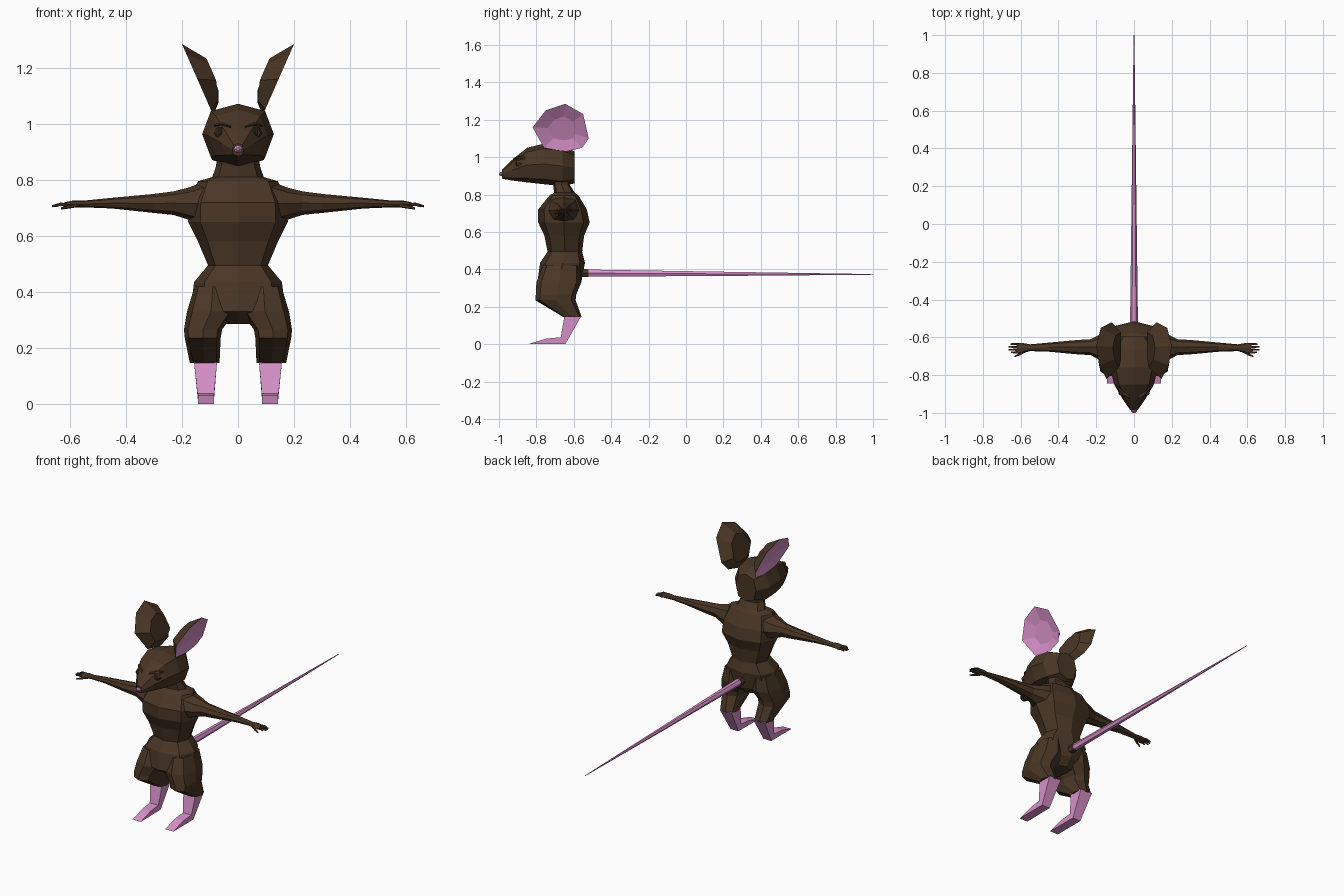
import bpy, bmesh, math
from mathutils import Vector


def material(name, rgb):
    m = bpy.data.materials.new(name)
    m.diffuse_color = (*rgb, 1)
    return m


BROWN = material("brown fur", (0.068, 0.037, 0.019))
PINK = material("pink skin", (0.70, 0.29, 0.60))
DARK = material("dark eye", (0.025, 0.014, 0.008))


def finish(name, bm, mats, mirror=False):
    bmesh.ops.recalc_face_normals(bm, faces=bm.faces)
    me = bpy.data.meshes.new(name)
    bm.to_mesh(me)
    bm.free()
    for m in mats:
        me.materials.append(m)
    ob = bpy.data.objects.new(name, me)
    bpy.context.collection.objects.link(ob)
    if mirror:
        ob.modifiers.new("mirror", 'MIRROR')
    return ob


def bridge(bm, a, b):
    n = len(a)
    return [bm.faces.new((a[i], a[(i + 1) % n], b[(i + 1) % n], b[i])) for i in range(n)]


def loft(name, axis, rings, mat, n=8, power=0.8, mirror=False):
    """Rings are (position on axis, centre u, centre v, radius u, radius v)."""
    bm = bmesh.new()
    loops = []
    for t, u, v, ru, rv in rings:
        loop = []
        for i in range(n):
            c, s = math.cos(2 * math.pi * i / n), math.sin(2 * math.pi * i / n)
            a = u + ru * math.copysign(abs(c) ** power, c)
            b = v + rv * math.copysign(abs(s) ** power, s)
            loop.append(bm.verts.new({'x': (t, a, b), 'y': (a, t, b), 'z': (a, b, t)}[axis]))
        loops.append(loop)
    for a, b in zip(loops, loops[1:]):
        bridge(bm, a, b)
    bm.faces.new(loops[0])
    bm.faces.new(loops[-1])
    return finish(name, bm, [mat], mirror)


def span(t, half_width, lo, hi):
    """Ring centred on x = 0 with the given extent on the other axis."""
    return (t, 0, (lo + hi) / 2, half_width, (hi - lo) / 2)


# Torso: z, half width, front y, back y
loft("torso", 'z', [span(*r) for r in (
    (0.92, 0.075, -0.73, -0.61), (0.85, 0.078, -0.71, -0.62), (0.81, 0.092, -0.705, -0.595),
    (0.795, 0.143, -0.73, -0.575), (0.72, 0.175, -0.79, -0.53), (0.65, 0.178, -0.79, -0.515),
    (0.58, 0.143, -0.757, -0.545), (0.495, 0.107, -0.74, -0.555), (0.435, 0.157, -0.78, -0.54),
    (0.33, 0.170, -0.795, -0.56), (0.285, 0.05, -0.73, -0.60))], BROWN)

# Head and snout: y, half width, bottom z, top z
loft("head", 'y', [span(*r) for r in (
    (-0.595, 0.07, 0.86, 1.03), (-0.66, 0.122, 0.845, 1.06), (-0.76, 0.128, 0.855, 1.072),
    (-0.85, 0.105, 0.865, 1.05), (-0.93, 0.058, 0.875, 0.985),
    (-0.985, 0.02, 0.885, 0.93))], BROWN)
loft("nose", 'y', [(-0.975, 0, 0.91, 0.012, 0.012), (-0.99, 0, 0.91, 0.016, 0.014),
                   (-1.0, 0, 0.91, 0.006, 0.005)], PINK, n=6, power=1)

# Eyes, lids and brows
bm = bmesh.new()
bmesh.ops.create_uvsphere(bm, u_segments=8, v_segments=6, radius=0.016)
bmesh.ops.translate(bm, verts=bm.verts, vec=(0.06, -0.897, 0.968))
finish("eyes", bm, [DARK], True)
loft("eye_lids", 'y', [(-0.88, 0.06, 0.968, 0.026, 0.024), (-0.905, 0.059, 0.968, 0.02, 0.018)],
     BROWN, power=1, mirror=True)
loft("brows", 'x', [(0.025, -0.915, 0.99, 0.012, 0.005), (0.055, -0.897, 1.0, 0.014, 0.006),
                    (0.085, -0.865, 0.995, 0.01, 0.005)], BROWN, n=6, power=1, mirror=True)

# Ears: leaf-shaped bowls, brown inside and pink outside
RIM = [(-0.82, 1.16), (-0.75, 1.25), (-0.645, 1.285), (-0.55, 1.23),
       (-0.52, 1.10), (-0.555, 1.05), (-0.64, 1.03), (-0.76, 1.05)]
bm = bmesh.new()


def ear_ring(scale, depth):
    ring = []
    for y, z in RIM:
        y, z = -0.66 + (y + 0.66) * scale, 1.15 + (z - 1.15) * scale
        x = 0.09 + 0.44 * (z - 1.035)
        ring.append(bm.verts.new((max(0.07, x - depth), y, z)))
    return ring


edge, bulge, hollow = ear_ring(1, 0), ear_ring(0.62, 0.065), ear_ring(0.5, 0.022)
bridge(bm, edge, bulge)
bm.faces.new(bulge)
pink_faces = bridge(bm, edge, hollow) + [bm.faces.new(hollow)]
for f in pink_faces:
    f.material_index = 1
finish("ears", bm, [BROWN, PINK], True)

# Arms: x, y, z, radius y, radius z
loft("arms", 'x', [
    (0.12, -0.655, 0.715, 0.09, 0.08), (0.175, -0.653, 0.715, 0.07, 0.058),
    (0.23, -0.652, 0.717, 0.042, 0.042), (0.30, -0.652, 0.716, 0.038, 0.034),
    (0.45, -0.652, 0.717, 0.024, 0.019), (0.55, -0.655, 0.714, 0.018, 0.012),
    (0.59, -0.657, 0.714, 0.027, 0.012), (0.62, -0.658, 0.711, 0.028, 0.009)],
    BROWN, power=1, mirror=True)

# Fingers and thumbs
for i, (y, tip) in enumerate(((-0.636, 0.655), (-0.651, 0.664), (-0.666, 0.664), (-0.68, 0.65))):
    loft(f"finger_{i + 1}", 'x', [(0.61, y, 0.711, 0.007, 0.007), (0.635, y, 0.713, 0.006, 0.006),
                                  (tip, y, 0.706, 0.004, 0.004)], BROWN, n=5, power=1, mirror=True)
loft("thumb", 'x', [(0.575, -0.673, 0.71, 0.009, 0.008), (0.605, -0.69, 0.704, 0.008, 0.007),
                    (0.632, -0.702, 0.698, 0.004, 0.004)], BROWN, n=5, power=1, mirror=True)

# Thighs: z, x, y, radius x, radius y
loft("thighs", 'z', [
    (0.42, 0.09, -0.665, 0.065, 0.10), (0.33, 0.096, -0.68, 0.086, 0.12),
    (0.265, 0.125, -0.695, 0.068, 0.108), (0.235, 0.126, -0.698, 0.064, 0.108),
    (0.146, 0.119, -0.608, 0.053, 0.05)], BROWN, power=0.7, mirror=True)

# Shins and feet: side profile y, z with inner and outer x
PROFILE = [(-0.65, 0.15, 0.075, 0.157), (-0.56, 0.15, 0.075, 0.157), (-0.645, 0, 0.087, 0.142),
           (-0.845, 0, 0.085, 0.142), (-0.745, 0.03, 0.085, 0.142), (-0.67, 0.037, 0.085, 0.145)]
bm = bmesh.new()
inner = [bm.verts.new((a, y, z)) for y, z, a, b in PROFILE]
outer = [bm.verts.new((b, y, z)) for y, z, a, b in PROFILE]
bridge(bm, inner, outer)
bm.faces.new(inner)
bm.faces.new(outer)
finish("feet", bm, [PINK], True)

# Tail and its furry root
loft("tail_root", 'y', [(-0.60, 0, 0.382, 0.03, 0.03), (-0.52, 0, 0.38, 0.022, 0.023)],
     BROWN, n=6, power=1)
loft("tail", 'y', [(-0.53, 0, 0.38, 0.021, 0.022), (0.2, 0, 0.376, 0.012, 0.013),
                   (1.0, 0, 0.373, 0.002, 0.002)], PINK, n=6, power=1)
